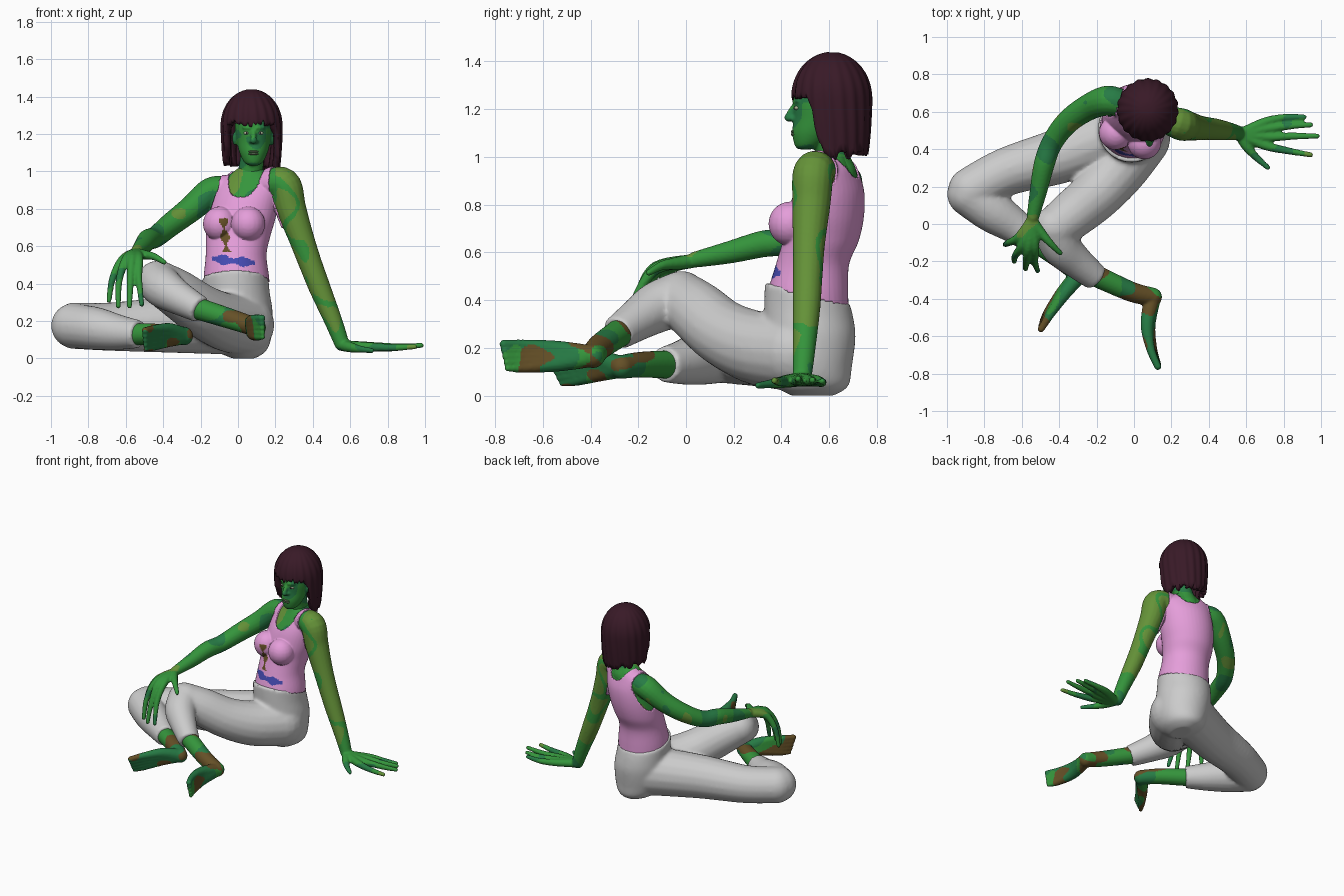
import bpy, bmesh, random
from math import sin, cos, pi, radians, sqrt
from mathutils import Vector, Matrix, noise

if "Cube" in bpy.data.objects:
    bpy.data.objects.remove(bpy.data.objects["Cube"])

random.seed(4)

def material(name, rgb):
    m = bpy.data.materials.new(name)
    m.diffuse_color = (*rgb, 1)
    m.use_nodes = True
    m.node_tree.nodes["Principled BSDF"].inputs["Base Color"].default_value = m.diffuse_color
    return m

GREEN = material("green_skin", (0.035, 0.30, 0.045))
DARK = material("dark_green_skin", (0.02, 0.20, 0.06))
OLIVE = material("olive_skin", (0.13, 0.29, 0.04))
BROWN = material("dirt", (0.13, 0.08, 0.02))
PINK = material("pink_cloth", (0.78, 0.34, 0.70))
BLUE = material("blue_stain", (0.06, 0.07, 0.45))
HAIR = material("dark_hair", (0.04, 0.010, 0.02))
EYE = material("eye", (0.40, 0.45, 0.30))
BLACK = material("pupil", (0.02, 0.02, 0.02))
LIPS = material("lips", (0.12, 0.19, 0.10))

def spline(pts, n=6):
    p = [pts[0]] + list(pts) + [pts[-1]]
    out = []
    for a, b, c, d in zip(p, p[1:], p[2:], p[3:]):
        for k in range(n):
            t = k / n
            out.append([0.5 * (2*y + (z-x)*t + (2*x-5*y+4*z-w)*t*t + (3*y-x-3*z+w)*t**3)
                        for x, y, z, w in zip(a, b, c, d)])
    return out + [list(pts[-1])]

def bridge(bm, rings):
    vs = [[bm.verts.new(p) for p in r] for r in rings]
    n = len(vs[0])
    for a, b in zip(vs, vs[1:]):
        for i in range(n):
            bm.faces.new((a[i], a[(i+1) % n], b[(i+1) % n], b[i]))
    bm.faces.new(vs[0][::-1])
    bm.faces.new(vs[-1])

def ball(bm, c, radii):
    bmesh.ops.create_uvsphere(bm, u_segments=20, v_segments=12, radius=1,
                              matrix=Matrix.LocRotScale(Vector(c), None, Vector(radii)))

def tube(bm, pts, blunt=False, seg=18):
    """Round limb through (x, y, z, radius) points."""
    s = spline(pts)
    rings, side = [], None
    for i, q in enumerate(s):
        t = (Vector(s[min(i+1, len(s)-1)][:3]) - Vector(s[max(i-1, 0)][:3])).normalized()
        side = t.orthogonal() if side is None else side - t * side.dot(t)
        side.normalize()
        other = t.cross(side)
        c = Vector(q[:3])
        rings.append([c + q[3] * (side*cos(2*pi*k/seg) + other*sin(2*pi*k/seg)) for k in range(seg)])
    bridge(bm, rings)
    for q in [pts[0]] if blunt else [pts[0], pts[-1]]:
        ball(bm, q[:3], (q[3],) * 3)

def stack(bm, rows, seg=40):
    """Upright loft of ellipses: x, y, z, rx, ry, turn in degrees, slope in y."""
    rings = []
    for x, y, z, rx, ry, turn, slope in spline(rows):
        r = radians(turn)
        ring = []
        for k in range(seg):
            u, v = rx*cos(2*pi*k/seg), ry*sin(2*pi*k/seg)
            dy = u*sin(r) + v*cos(r)
            ring.append(Vector((x + u*cos(r) - v*sin(r), y + dy, z + slope*dy)))
        rings.append(ring)
    bridge(bm, rings)

def finish(name, bm, mats=(), voxel=None, smooth=3, paint=None):
    """Make the object; overlapping pieces are fused with a voxel remesh."""
    bmesh.ops.recalc_face_normals(bm, faces=bm.faces)
    me = bpy.data.meshes.new(name)
    bm.to_mesh(me)
    bm.free()
    ob = bpy.data.objects.new(name, me)
    bpy.context.collection.objects.link(ob)
    if voxel:
        m = ob.modifiers.new("fuse", 'REMESH')
        m.mode, m.voxel_size = 'VOXEL', voxel
        m = ob.modifiers.new("soften", 'SMOOTH')
        m.factor, m.iterations = 0.5, smooth
        dg = bpy.context.evaluated_depsgraph_get()
        me = bpy.data.meshes.new_from_object(ob.evaluated_get(dg))
        ob.modifiers.clear()
        ob.data = me
    me.shade_smooth()
    for m in mats:
        me.materials.append(m)
    if paint:
        for p in me.polygons:
            p.material_index = paint(p.center)
    return ob

# trousers: pelvis, crossed lower leg, raised upper leg
bm = bmesh.new()
stack(bm, [(.03, .53, 0, .06, .09, 0, 0), (.02, .53, .04, .13, .15, 0, 0), (.01, .52, .12, .17, .175, 0, 0),
           (0, .52, .25, .185, .19, 0, -.05), (-.01, .515, .35, .18, .187, 0, -.15),
           (-.015, .508, .43, .178, .178, -5, -.25)])
tube(bm, [(-.06, .5, .19, .17), (-.38, .37, .18, .15), (-.68, .28, .17, .13), (-.87, .18, .175, .125)])
tube(bm, [(-.88, .16, .175, .12), (-.76, .07, .16, .115), (-.64, -.01, .14, .095), (-.53, -.09, .13, .075)], True)
tube(bm, [(.03, .46, .18, .165), (-.08, .3, .2, .155), (-.2, .16, .26, .14), (-.33, .05, .35, .13), (-.42, -.02, .405, .117)])
tube(bm, [(-.43, -.02, .41, .113), (-.39, -.12, .37, .108), (-.31, -.2, .32, .09), (-.2, -.29, .26, .072)], True)
finish("trousers", bm, voxel=.012, smooth=6)

# torso, arms and hands
bm = bmesh.new()
stack(bm, [(-.005, .51, .3, .165, .165, 0, 0), (-.008, .51, .42, .168, .162, -5, 0), (-.01, .53, .55, .155, .145, -10, 0),
           (0, .565, .65, .165, .15, -15, 0), (.02, .585, .75, .175, .15, -18, 0), (.04, .6, .85, .175, .135, -18, 0),
           (.055, .61, .93, .165, .1, -18, 0), (.06, .615, .98, .11, .075, -18, 0), (.065, .615, 1.02, .06, .06, 0, 0)])
for x, y in [(-.097, .486), (.055, .436)]:
    ball(bm, (x, y, .72), (.083, .083, .085))
tube(bm, [(-.05, .64, .9, .07), (-.14, .66, .89, .08), (-.25, .62, .8, .07), (-.36, .54, .715, .063), (-.44, .43, .65, .057),
          (-.48, .32, .635, .056), (-.51, .18, .6, .047), (-.54, .04, .57, .034)])
tube(bm, [(.14, .57, .93, .07), (.245, .535, .935, .086), (.285, .525, .8, .08), (.34, .515, .64, .068), (.39, .51, .5, .062),
          (.44, .505, .37, .058), (.51, .495, .2, .048), (.555, .487, .08, .04)])

def hand(wrist, fingers, thumb):
    for knuckle, mid, tip in fingers:
        tube(bm, [(*wrist, .03), (*knuckle, .025), (*mid, .019), (*tip, .014)], seg=12)
    tube(bm, [(*wrist, .03), (*thumb[0], .028), (*thumb[1], .02), (*thumb[2], .014)], seg=12)

hand((-.545, .02, .563), [((-.615, -.07, .53), (-.67, -.1, .43), (-.69, -.11, .31)),
                          ((-.595, -.11, .535), (-.635, -.17, .42), (-.64, -.2, .28)),
                          ((-.565, -.13, .535), (-.575, -.2, .42), (-.58, -.24, .28)),
                          ((-.53, -.12, .535), (-.53, -.2, .43), (-.515, -.25, .29))],
     [(-.51, -.03, .555), (-.45, -.1, .545), (-.395, -.155, .515)])
hand((.565, .48, .068), [((.70, .545, .062), (.81, .57, .055), (.91, .572, .06)), ((.715, .51, .064), (.84, .525, .06), (.945, .53, .065)),
                         ((.715, .465, .064), (.86, .47, .062), (.98, .47, .07)), ((.70, .42, .062), (.83, .39, .058), (.945, .37, .063))],
     [(.60, .42, .06), (.65, .36, .05), (.715, .302, .043)])

def skin_paint(c):
    n = noise.noise(c * 6)
    if c.x > .2 and .25 < c.z and n > -.15:
        return 2
    return 1 if n > .2 else (2 if n < -.35 else 0)

body = finish("torso_and_arms", bm, (GREEN, DARK, OLIVE), .0075, 3, skin_paint)

# tank top: the covered part of the torso, lifted slightly off the skin
def covered(c):
    if c.z < .46 - (c.y - .33) * .25:
        return False
    if c.z < .7:
        return abs(c.x) < .215
    u = abs((c.x - .055) * .95 - (c.y - .605) * .316)
    front = -(c.x - .055) * .316 - (c.y - .605) * .95 > 0
    arm = .208 - .065 * min(1, (c.z - .7) / .2)
    return u < arm and c.z < (.86 if front else .91) + (u / .1) ** 3 * .12

def stain(c):
    if c.y < .52:
        if abs(c.x + .07 - .1 * (.66 - c.z)) < .016 + .01 * sin(c.z * 70) and .57 < c.z < .75:
            return 1
        if -.14 < c.x < .09 and abs(c.z - .52 + .1 * c.x) < .02 + .008 * sin(c.x * 60):
            return 2
    return 0

bm = bmesh.new()
bm.from_mesh(body.data)
bmesh.ops.delete(bm, geom=[f for f in bm.faces if not covered(f.calc_center_median())], context='FACES')
bm.normal_update()
for v in bm.verts:
    v.co += v.normal * .008
for f in bm.faces:
    f.material_index = 0
top = finish("tank_top", bm, paint=stain)
top.data.materials.clear()
for m in (PINK, BROWN, BLUE):
    top.data.materials.append(m)
for p in top.data.polygons:
    p.material_index = stain(p.center)
s = top.modifiers.new("thickness", 'SOLIDIFY')
s.thickness, s.offset = .01, -1

# bare feet lying on their sides
def foot(name, cuff, ankle, heel, mid, ball_, toe, wide):
    bm = bmesh.new()
    w = Vector(wide)
    tube(bm, [(*cuff, .06), (*ankle, .054), (*heel, .05)])
    for i in range(5):
        k = i / 2 - 1
        tube(bm, [(*heel, .046), (*(Vector(mid) + w*k*.03), .036), (*(Vector(ball_) + w*k*.047), .024),
                  (*(Vector(toe) + w*k*.052 + (Vector(toe) - Vector(ball_)) * (.15*k)), .016 + .003*k)], seg=12)
    finish(name, bm, (DARK, GREEN, BROWN), .0075, 2,
           lambda c: 2 if noise.noise(c * 7) > .18 else (1 if noise.noise(c * 5) < 0 else 0))

foot("lower_foot", (-.56, -.07, .13), (-.39, -.19, .13), (-.29, -.27, .12), (-.37, -.36, .125),
     (-.45, -.47, .11), (-.495, -.54, .1), (.1, -.2, .97))
foot("upper_foot", (-.24, -.26, .275), (-.02, -.36, .205), (.1, -.39, .165), (.075, -.54, .165),
     (.095, -.67, .165), (.13, -.755, .165), (-.15, .1, .98))

# head with neck, nose and ears
HX = .083
bm = bmesh.new()
stack(bm, [(HX, .5, 1.032, .025, .03, 0, 0), (HX, .511, 1.05, .05, .056, 0, 0), (HX, .535, 1.1, .075, .09, 0, 0),
           (HX, .565, 1.16, .09, .115, 0, 0), (HX, .58, 1.22, .098, .13, 0, 0), (HX, .6, 1.3, .1, .14, 0, 0),
           (HX, .61, 1.38, .08, .1, 0, 0), (HX, .61, 1.41, .03, .04, 0, 0)])
tube(bm, [(.062, .635, .93, .08), (.07, .61, 1.02, .066), (.08, .59, 1.12, .064)])
tube(bm, [(HX, .462, 1.225, .012), (HX, .44, 1.19, .014), (HX, .43, 1.165, .018)], seg=12)
for s in (-1, 1):
    ball(bm, (HX + s*.1, .58, 1.175), (.013, .025, .036))
    ball(bm, (HX + s*.014, .447, 1.16), (.013, .014, .01))
    tube(bm, [(HX + s*.018, .452, 1.232, .008), (HX + s*.055, .469, 1.236, .008)], seg=10)
finish("head", bm, (GREEN, DARK, OLIVE), .007, 2, lambda c: 1 if noise.noise(c * 9) > .1 else 0)

# eyes and mouth
for s, side in ((-1, "left"), (1, "right")):
    bm = bmesh.new()
    ball(bm, (HX + s*.036, .467, 1.205), (.017, .014, .009))
    finish(side + "_eye", bm, (EYE,))
    bm = bmesh.new()
    ball(bm, (HX + s*.036, .457, 1.205), (.006, .006, .006))
    finish(side + "_pupil", bm, (BLACK,))
bm = bmesh.new()
for dz in (-.006, .006):
    ball(bm, (HX, .451, 1.1 + dz), (.027, .012, .007))
finish("lips", bm, (LIPS,))

# bobbed hair: columns of strands, short over the face
bm = bmesh.new()
N, L, TOP = 96, 18, 1.44
cols = []
for i in range(N):
    a = (i / N * 2 - 1) * pi
    deg = abs(a) * 180 / pi
    k = min(1, max(0, (deg - 52) / 26))
    low = 1.26 * (1 - k) + (1.03 - .02 * sin(a)) * k + random.uniform(-.025, .018)
    col = []
    for j in range(L):
        t = .08 + .92 * j / (L - 1)
        z = TOP - (TOP - low) * (1 - cos(t * pi / 2))
        f = sqrt(max(0, 1 - ((z - 1.25) / .19) ** 2)) if z > 1.25 else 1 - .1 * ((1.25 - z) / .25) ** 2
        f *= 1 + .022 * sin(19 * a + 9 * z) * min(1, t * 1.5)
        col.append(bm.verts.new((.073 + .163 * f * sin(a), .61 - .167 * f * cos(a), z)))
    cols.append(col)
for i in range(N):
    a, b = cols[i], cols[(i + 1) % N]
    for j in range(L - 1):
        bm.faces.new((a[j], a[j+1], b[j+1], b[j]))
bm.faces.new([c[0] for c in cols])
hair = finish("hair", bm, (HAIR,))
s = hair.modifiers.new("thickness", 'SOLIDIFY')
s.thickness, s.offset = .035, -1
